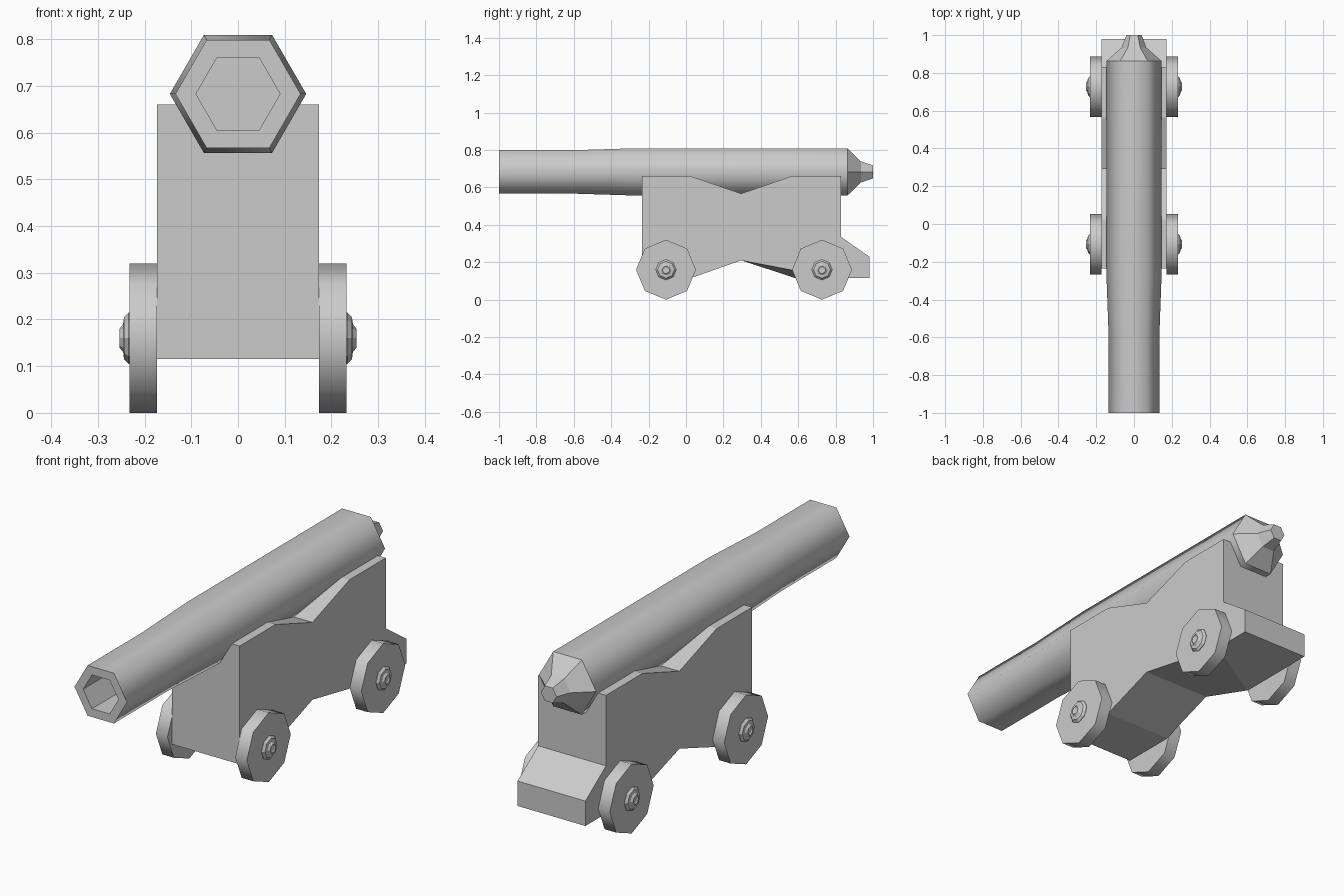
import bpy, bmesh
from math import sin, cos, pi
from mathutils import Vector

if "Cube" in bpy.data.objects:
    bpy.data.objects.remove(bpy.data.objects["Cube"])


def finish(name, bm):
    bmesh.ops.recalc_face_normals(bm, faces=bm.faces[:])
    me = bpy.data.meshes.new(name)
    bm.to_mesh(me)
    bm.free()
    ob = bpy.data.objects.new(name, me)
    bpy.context.collection.objects.link(ob)
    return ob


def lathe(name, profile, sides, axis, centre, phase=0.0, smooth=()):
    """Capped n-sided turning; profile = (position along axis, radius)."""
    bm = bmesh.new()
    rings = []
    for t, r in profile:
        ring = []
        for i in range(sides):
            a = phase + 2 * pi * i / sides
            u, v = r * cos(a), r * sin(a)
            p = Vector((u, t, v)) if axis == 'Y' else Vector((t, u, v))
            ring.append(bm.verts.new(p + Vector(centre)))
        rings.append(ring)
    for k in range(len(rings) - 1):
        a, b = rings[k], rings[k + 1]
        for i in range(sides):
            j = (i + 1) % sides
            bm.faces.new((a[i], a[j], b[j], b[i])).smooth = k in smooth
    bm.faces.new(rings[0])
    bm.faces.new(rings[-1])
    return finish(name, bm)


# Hexagonal barrel: bore, muzzle, tube, breech and knob
lathe("barrel",
      [(-0.70, 0.09), (-1.0, 0.09), (-1.0, 0.134), (-0.60, 0.134),
       (-0.27, 0.146), (0.863, 0.146), (0.935, 0.065), (1.0, 0.04)],
      6, 'Y', (0, 0, 0.683), smooth=(2, 3, 4))

# Carriage: extruded side profile (y, z)
profile = [(-0.235, 0.66), (0.025, 0.66), (0.295, 0.567), (0.565, 0.66),
           (0.83, 0.66), (0.83, 0.335), (0.98, 0.23), (0.98, 0.115),
           (0.585, 0.115), (0.295, 0.21), (0.025, 0.115), (-0.235, 0.115)]
HALF = 0.173
bm = bmesh.new()
left = [bm.verts.new((-HALF, y, z)) for y, z in profile]
right = [bm.verts.new((HALF, y, z)) for y, z in profile]
right[8].co.y = 0.79  # right rear underside corner sits further back
bm.faces.new(left)
bm.faces.new(right)
for i in range(len(profile)):
    j = (i + 1) % len(profile)
    bm.faces.new((left[i], left[j], right[j], right[i]))
finish("carriage", bm)

# Four octagonal wheels with stepped hub caps
for end, y in (("front", -0.107), ("rear", 0.727)):
    for side, s in (("left", -1), ("right", 1)):
        c = (0, y, 0.16)
        lathe(f"{end}_{side}_wheel", [(s * 0.173, 0.16), (s * 0.232, 0.16)],
              8, 'X', c, pi / 2, smooth=(0,))
        lathe(f"{end}_{side}_hub",
              [(s * 0.225, 0.055), (s * 0.234, 0.055), (s * 0.244, 0.045),
               (s * 0.246, 0.03), (s * 0.254, 0.02), (s * 0.250, 0.012)],
              8, 'X', c, pi / 2)
